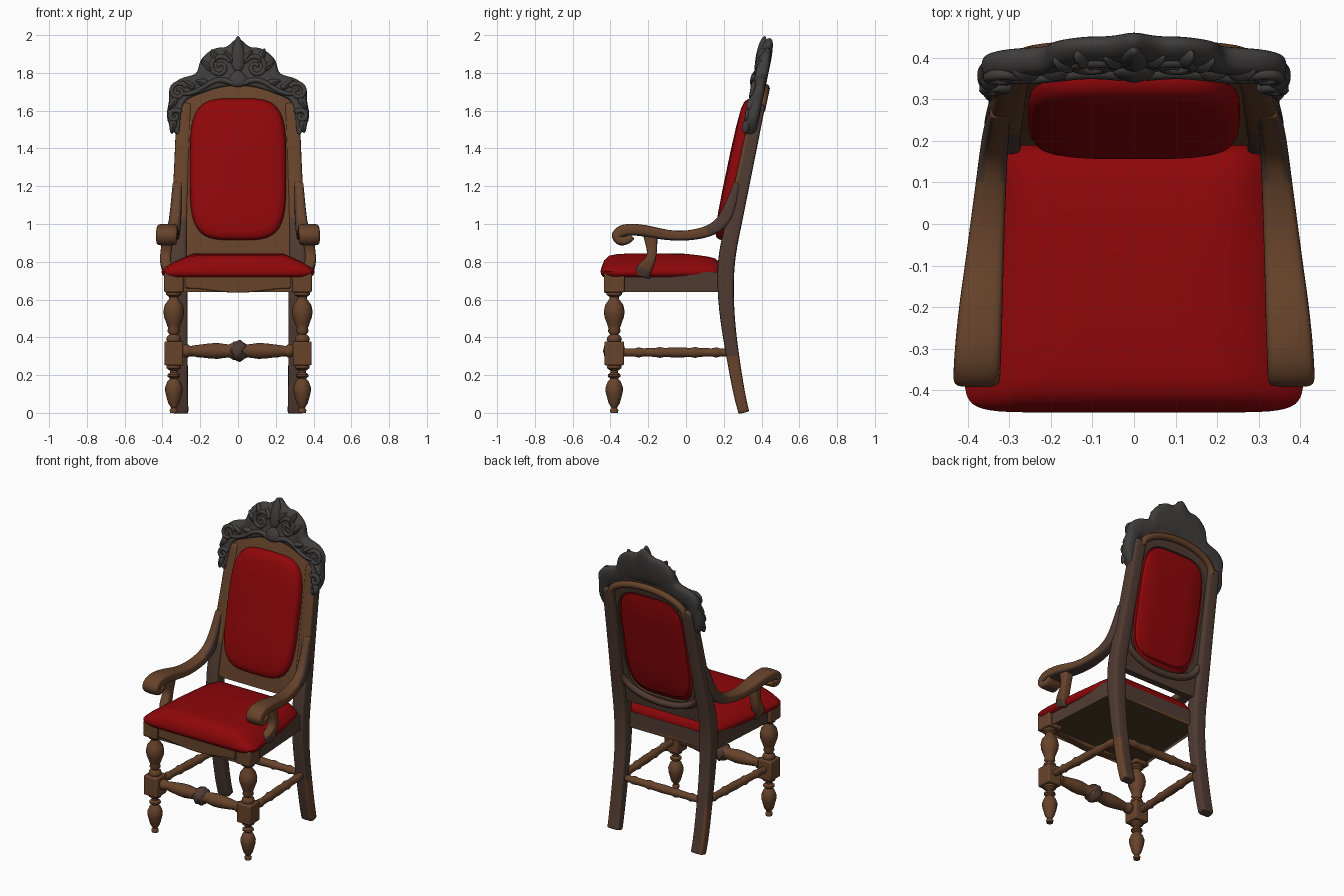
import bpy, bmesh, math, random
from mathutils import Vector

if "Cube" in bpy.data.objects:
    bpy.data.objects.remove(bpy.data.objects["Cube"])
random.seed(4)


def material(name, rgb):
    m = bpy.data.materials.new(name)
    m.diffuse_color = (*rgb, 1)
    m.use_nodes = True
    m.node_tree.nodes["Principled BSDF"].inputs["Base Color"].default_value = m.diffuse_color
    return m


RED = material("red velvet", (0.275, 0.002, 0.003))
BROWN = material("brown wood", (0.135, 0.056, 0.024))
DARK = material("dark brown wood", (0.080, 0.044, 0.032))
GREY = material("charcoal carving", (0.052, 0.048, 0.047))
UNDER = material("underside brown", (0.075, 0.043, 0.018))


def finish(bm, name, mats, rule=None, subsurf=0, bevel=0, angle=40):
    bmesh.ops.recalc_face_normals(bm, faces=bm.faces)
    bm.normal_update()
    for f in bm.faces:
        f.material_index = rule(f.calc_center_median(), f.normal) if rule else 0
    me = bpy.data.meshes.new(name)
    bm.to_mesh(me)
    bm.free()
    for m in mats:
        me.materials.append(m)
    me.shade_smooth()
    me.set_sharp_from_angle(angle=math.radians(angle))
    ob = bpy.data.objects.new(name, me)
    bpy.context.collection.objects.link(ob)
    if bevel:
        b = ob.modifiers.new("bevel", "BEVEL")
        b.width, b.segments = bevel, 2
    if subsurf:
        s = ob.modifiers.new("smooth", "SUBSURF")
        s.levels = s.render_levels = subsurf
    return ob


def skin(rings, close=False, cap=True):
    """Join rings of points with quads."""
    bm = bmesh.new()
    vs = [[bm.verts.new(p) for p in r] for r in rings]
    pairs = list(zip(vs, vs[1:])) + ([(vs[-1], vs[0])] if close else [])
    for a, b in pairs:
        n = len(a)
        for i in range(n):
            j = (i + 1) % n
            bm.faces.new((a[i], a[j], b[j], b[i]))
    if cap and not close:
        for r in (vs[0], vs[-1]):
            bm.faces.new(r)
    return bm


def lathe(name, prof, a, b, mat=BROWN, n=20):
    a, b = Vector(a), Vector(b)
    q = (b - a).to_track_quat('Z', 'Y')
    rings = [[a.lerp(b, t) + q @ Vector((r * math.cos(k * math.tau / n), r * math.sin(k * math.tau / n), 0))
              for k in range(n)] for r, t in prof]
    return finish(skin(rings), name, [mat], angle=50)


def box(name, c, h, mats=(BROWN,), rule=None, bevel=0.008):
    bm = bmesh.new()
    bmesh.ops.create_cube(bm, size=2)
    for v in bm.verts:
        v.co = Vector(c) + Vector(v.co[i] * h[i] for i in range(3))
    return finish(bm, name, mats, rule, bevel=bevel)


def sweep(name, st, mats, rule=None, k=0.72):
    """Bar through stations (y, z, half depth, x, half width), tight at both ends."""
    lerp = lambda p, q, t: tuple(u + (w - u) * t for u, w in zip(p, q))
    st = [st[0], lerp(st[0], st[1], .06)] + st[1:-1] + [lerp(st[-1], st[-2], .06), st[-1]]
    rings = []
    for i, (y, z, d, x, w) in enumerate(st):
        p, q = st[max(i - 1, 0)], st[min(i + 1, len(st) - 1)]
        t = Vector((0, q[0] - p[0], q[1] - p[1])).normalized()
        nrm = Vector((0, -t.z, t.y))
        sec = [(1, k), (k, 1), (-k, 1), (-1, k), (-1, -k), (-k, -1), (k, -1), (1, -k)]
        rings.append([Vector((x, y, z)) + Vector((a * w, 0, 0)) + nrm * b * d for a, b in sec])
    return finish(skin(rings), name, mats, rule, subsurf=2, angle=180)


def lean(x, z, off=0):
    return Vector((x, 0.20 + 0.21 * (z - 0.9) + off, z))


def oval(a, z0, z1, e_top, e_low, s=1, off=0, n=64):
    """Squared oval lying in the leaning plane of the back."""
    c, b, pts = (z0 + z1) / 2, (z1 - z0) / 2, []
    for i in range(n):
        u, v = math.cos(i * math.tau / n), math.sin(i * math.tau / n)
        e = 2 / (e_top if v > 0 else e_low)
        pts.append(lean(s * a * math.copysign(abs(u) ** e, u), c + s * b * math.copysign(abs(v) ** e, v), off))
    return pts


def tube(name, pts, r, mat):
    cu = bpy.data.curves.new(name, 'CURVE')
    cu.dimensions, cu.bevel_depth, cu.bevel_resolution, cu.resolution_u = '3D', 1, 2, 4
    cu.use_fill_caps = True
    sp = cu.splines.new('POLY')
    sp.points.add(len(pts) - 1)
    for i, (p, q) in enumerate(zip(sp.points, pts)):
        p.co = (*q, 1)
        p.radius = r * (1 - 0.35 * i / len(pts)) if mat is GREY else r
    cu.materials.append(mat)
    bpy.context.collection.objects.link(bpy.data.objects.new(name, cu))


LEG_LOW = [(.02, 0), (.022, .06), (.014, .1), (.03, .2), (.045, .42), (.046, .52), (.034, .64), (.02, .7),
           (.034, .74), (.034, .78), (.02, .82), (.02, .86), (.038, .91), (.038, .95), (.028, 1)]
LEG_UP = [(.03, 0), (.04, .06), (.036, .12), (.022, .16), (.034, .22), (.03, .28), (.036, .34), (.052, .5),
          (.055, .6), (.048, .72), (.026, .83), (.024, .87), (.04, .91), (.04, .96), (.03, 1)]
ROD = [(.02, 0), (.022, .12), (.027, .15), (.022, .19), (.023, .3), (.029, .34), (.024, .38), (.027, .5),
       (.024, .62), (.029, .66), (.023, .7), (.022, .81), (.027, .85), (.022, .88), (.02, 1)]

for sx, side in ((-1, "left"), (1, "right")):
    # turned front legs with square blocks
    X = .34 * sx
    lathe(f"front_leg_foot_{side}", LEG_LOW, (X, -.38, 0), (X, -.38, .26))
    box(f"front_leg_block_{side}", (X, -.38, .315), (.05, .052, .064))
    lathe(f"front_leg_baluster_{side}", LEG_UP, (X, -.38, .37), (X, -.38, .65))
    box(f"front_leg_top_{side}", (X, -.38, .69), (.051, .055, .052))
    # curved back legs rising into the back stiles
    st = [(.307, 0, .029, .305, .043), (.281, .1, .031, .308, .043), (.247, .3, .034, .308, .042),
          (.217, .5, .039, .308, .042), (.206, .7, .045, .312, .045), (.217, .85, .046, .318, .045),
          (.252, 1, .043, .312, .042), (.315, 1.3, .04, .298, .04), (.385, 1.64, .037, .285, .04)]
    sweep(f"back_leg_{side}", [(y, z, d, x * sx, w) for y, z, d, x, w in st], [DARK, BROWN],
          lambda c, n: int((c.z < .38 and n.x * sx > .5) or (c.z > 1.05 and n.y < -.5)), k=.8)
    # scrolled arms and their supports
    st = [(.27, 1.22, .015, .322, .024), (.235, 1.09, .033, .328, .03), (.195, 1.005, .036, .335, .033),
          (.12, .957, .031, .342, .036), (0, .935, .026, .352, .042), (-.1, .94, .027, .36, .047),
          (-.18, .957, .031, .367, .052), (-.27, .973, .031, .373, .056), (-.34, .967, .035, .377, .057),
          (-.374, .938, .036, .378, .057), (-.355, .908, .031, .378, .056), (-.312, .911, .024, .378, .054),
          (-.285, .935, .018, .378, .05)]
    sweep(f"arm_{side}", [(y, z, d, x * sx, w) for y, z, d, x, w in st], [BROWN, DARK],
          lambda c, n: int(c.y > .1 and abs(n.x) > .6 or n.z < -.7))
    st = [(-.235, .72, .045, .360, .026), (-.225, .76, .042, .374, .03), (-.188, .805, .029, .386, .03),
          (-.178, .85, .025, .383, .028), (-.185, .91, .034, .372, .032), (-.19, .955, .04, .368, .036)]
    sweep(f"arm_support_{side}", [(y, z, d, x * sx, w) for y, z, d, x, w in st], [BROWN, DARK],
          lambda c, n: int(c.z < .76))
    # side stretchers
    lathe(f"side_stretcher_{side}", ROD, (X, -.34, .32), (.31 * sx, .25, .32))

# front and rear stretchers
half = [(.02, 0), (.034, .03), (.034, .06), (.026, .08), (.03, .12), (.04, .25), (.042, .32), (.034, .42), (.046, .46)]
lathe("front_stretcher", half + [(r, 1 - t) for r, t in reversed(half)], (-.30, -.38, .328), (.30, -.38, .328))
bm = bmesh.new()
bmesh.ops.create_icosphere(bm, subdivisions=3, radius=1)
for v in bm.verts:
    k = 1 + .1 * math.sin(7 * v.co.x) * math.cos(6 * v.co.z)
    v.co = Vector((.05 * v.co.x, .058 * v.co.y, .056 * v.co.z)) * k + Vector((0, -.38, .328))
finish(bm, "stretcher_rosette", [DARK])
lathe("rear_stretcher", ROD, (-.30, .24, .32), (.30, .24, .32))

# seat rail with recessed underside
bm = skin([[(-.375, -.425, z), (.375, -.425, z), (.335, .2, z), (-.335, .2, z)] for z in (.64, .745)])
low = [f for f in bm.faces if all(v.co.z < .65 for v in f.verts)]
bmesh.ops.inset_region(bm, faces=low, thickness=.03)
for v in low[0].verts:
    v.co.z += .02
finish(bm, "seat_rail", [BROWN, DARK, UNDER],
       lambda c, n: 2 if n.z < -.9 and c.z > .65 else 0 if n.y < -.5 else 1)
# curved apron under the front rail
pts = [(-.28 + .04 * i, .648 - .012 * math.cos((i - 7) / 7 * math.pi)) for i in range(15)]
finish(skin([[(x, y, z) for x, z in pts + [(.28, .735), (-.28, .735)]] for y in (-.435, -.38)]),
       "front_apron", [BROWN], bevel=.005)


# upholstered seat, domed across and sinking at the sides, flared at the front corners
def seat_ring(s, z):
    out = []
    for i in range(64):
        u, v = math.cos(i * math.tau / 64), math.sin(i * math.tau / 64)
        u, v = (math.copysign(abs(w) ** .2, w) for w in (u, v))
        x = u * s * (.37 - .045 * v)
        drop = max(0, z - .75) * (.6 * max(0, (abs(x) - .24) / .14) + .3 * max(0, v * s - .3))
        out.append((x, -.127 + .322 * v * s, z - drop))
    return out


rings = [seat_ring(*p) for p in ((.97, .72), (1, .733), (1.012, .748), (.99, .775), (.95, .808),
                                 (.87, .832), (.75, .84), (.6, .843), (.3, .845))]
finish(skin(rings), "seat_cushion", [RED], angle=60)

# back frame, front cushion and rear panel
outer, hole = (.315, .825, 1.755, 4, 14), (.247, .925, 1.65, 4, 4)
finish(skin([oval(*outer, off=.004), oval(*hole, off=-.008), oval(*hole, off=.04), oval(*outer, off=.045)],
            close=True), "back_frame", [BROWN, DARK], lambda c, n: int(n.y > -.3))
finish(skin([oval(.255, .915, 1.665, 4, 4, s, o) for s, o in
             ((.95, .03), (.99, 0), (1, -.015), (.985, -.035), (.95, -.049), (.86, -.058), (.6, -.064), (.25, -.066))]),
       "back_cushion", [RED], angle=60)
finish(skin([oval(.222, .96, 1.64, 4.5, 4.5, s, o) for s, o in ((1, .03), (1, .044), (.97, .048), (.5, .05))]),
       "rear_panel", [RED], angle=70)
# mouldings on the rear
arch = lambda a, z0, h, off: [lean(a * math.cos(t * math.pi / 20), z0 + h * math.sin(t * math.pi / 20), off)
                              for t in range(21)]
tube("rear_top_moulding", arch(.27, 1.60, .12, .05), .022, BROWN)
tube("rear_low_moulding", arch(.275, 1.02, -.13, .045), .022, DARK)

# carved crest: ribbon between a leafy outline and the frame arch
edge = [(0, 2.0), (.035, 1.955), (.075, 1.93), (.11, 1.94), (.17, 1.905), (.207, 1.86), (.21, 1.80), (.25, 1.785),
        (.32, 1.77), (.375, 1.71), (.36, 1.655), (.382, 1.59), (.372, 1.53), (.325, 1.465)]
inner = [(0, 1.73), (.03, 1.73), (.06, 1.725), (.09, 1.72), (.13, 1.71), (.16, 1.70), (.19, 1.69), (.22, 1.68),
         (.26, 1.665), (.285, 1.64), (.295, 1.61), (.3, 1.57), (.305, 1.53), (.31, 1.47)]
mirror = lambda p: [(-x, z) for x, z in reversed(p[1:])] + p
rings = []
for (ex, ez), (ix, iz) in zip(mirror(edge), mirror(inner)):
    prof = [(0, .004), (.12, -.02), (.4, -.022), (.65, -.01), (.88, -.02), (1, -.006), (1, .045), (.5, .05),
            (.12, .042), (0, .026)]
    rings.append([lean(ex + (ix - ex) * s, ez + (iz - ez) * s, o) for s, o in prof])
finish(skin(rings), "crest", [GREY], subsurf=2, angle=180)


# scrolls and leaves carved on the crest
def leaf(name, x, z, w, h, rot, off=-.01):
    bm = bmesh.new()
    bmesh.ops.create_uvsphere(bm, u_segments=14, v_segments=10, radius=1)
    for v in bm.verts:
        t = v.co.z
        a, b, d = v.co.x * w * (1 - .35 * t), t * h, v.co.y * .024 * (1 - .3 * abs(v.co.x))
        v.co = lean(x + a * math.cos(rot) + b * math.sin(rot), z - a * math.sin(rot) + b * math.cos(rot), off + d)
    finish(bm, name, [GREY])


leaf("crest_finial_leaf", 0, 1.9, .035, .095, 0, -.014)
leaf("crest_finial_base", 0, 1.77, .05, .045, 0, -.018)
for sx in (-1, 1):
    for x, z, r, turns in ((.095, 1.83, .062, 1.4), (.315, 1.70, .05, 1.3), (.335, 1.57, .036, 1.2)):
        pts = [lean(sx * (x + r * (1 - t / 34) * math.cos(2.6 - t * turns * math.tau / 30)),
                    z + r * (1 - t / 34) * math.sin(2.6 - t * turns * math.tau / 30), -.018) for t in range(31)]
        tube("crest_scroll", pts, .014, GREY)
    tube("crest_stem", [lean(sx * (.03 + .27 * t / 12), 1.745 + .02 * math.sin(t / 2) - .05 * (t / 12) ** 2, -.018)
                        for t in range(13)], .016, GREY)
    for x, z, rot in ((.05, 1.885, .6), (.125, 1.89, .4), (.165, 1.84, .8), (.19, 1.75, 1.3), (.26, 1.74, 1),
                      (.345, 1.64, 2.6), (.345, 1.52, 3)):
        leaf("crest_leaf", sx * x, z, .02, .038 + random.uniform(0, .006), sx * rot)
